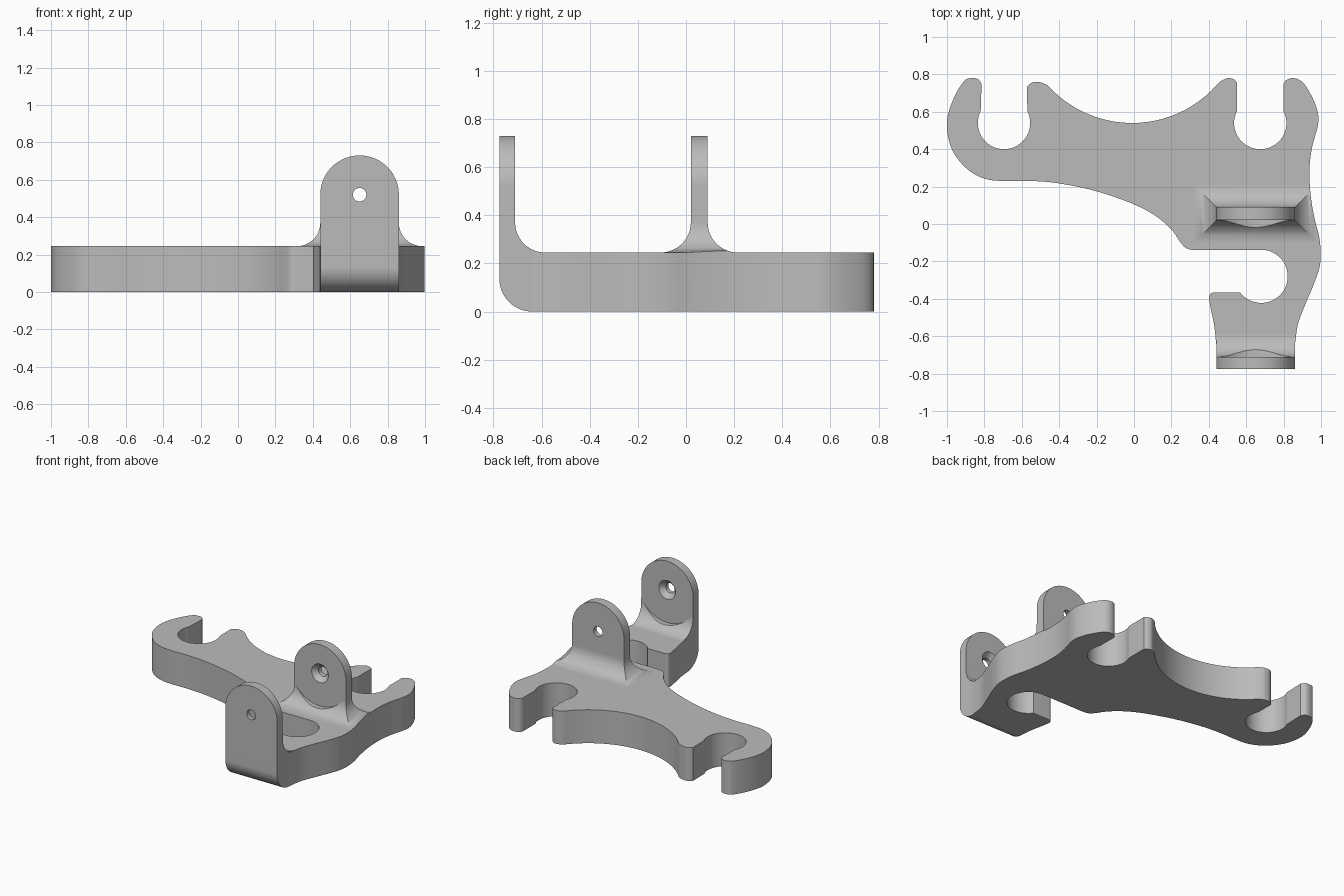
import bpy
import bmesh
from math import sin, cos, pi, radians
from mathutils import Vector

if "Cube" in bpy.data.objects:
    bpy.data.objects.remove(bpy.data.objects["Cube"], do_unlink=True)

PLATE_TOP = 0.245
FILLET = 0.125
HOLE_X, HOLE_Z = 0.65, 0.52
TAB_HALF = 0.21


def arc(cx, cy, r, start, end, steps=24):
    angles = [radians(start + (end - start) * i / steps) for i in range(steps + 1)]
    return [(cx + r * cos(a), cy + r * sin(a)) for a in angles]


def spline(points, steps=5):
    """Smooth curve through the points."""
    p = [Vector(q) for q in points]
    p = [2 * p[0] - p[1]] + p + [2 * p[-1] - p[-2]]
    result = []
    for a, b, c, d in zip(p, p[1:], p[2:], p[3:]):
        for i in range(steps):
            t = i / steps
            result.append(0.5 * (2 * b + (c - a) * t + (2 * a - 5 * b + 4 * c - d) * t * t
                                 + (3 * b - a - 3 * c + d) * t ** 3))
    return [tuple(v) for v in result] + [points[-1]]


def loft(name, rings):
    """Solid through a stack of rings with equal point counts."""
    bm = bmesh.new()
    loops = [[bm.verts.new(co) for co in ring] for ring in rings]
    for low, high in zip(loops, loops[1:]):
        for i in range(len(low)):
            j = (i + 1) % len(low)
            bm.faces.new((low[i], low[j], high[j], high[i]))
    bm.faces.new(loops[0])
    bm.faces.new(loops[-1])
    bmesh.ops.recalc_face_normals(bm, faces=bm.faces)
    mesh = bpy.data.meshes.new(name)
    bm.to_mesh(mesh)
    bm.free()
    obj = bpy.data.objects.new(name, mesh)
    bpy.context.collection.objects.link(obj)
    return obj


def rect(z, x0, x1, y0, y1):
    return [(x0, y0, z), (x1, y0, z), (x1, y1, z), (x0, y1, z)]


def boolean(target, tool, operation):
    bpy.context.view_layer.objects.active = target
    mod = target.modifiers.new(operation, "BOOLEAN")
    mod.operation = operation
    mod.solver = "EXACT"
    mod.object = tool
    bpy.ops.object.modifier_apply(modifier=mod.name)
    bpy.data.objects.remove(tool, do_unlink=True)


def flare():
    """Height and outward offset along the fillet, from the plate upward."""
    for i in range(13):
        a = pi / 2 * i / 12
        yield PLATE_TOP + FILLET * (1 - cos(a)), FILLET * (1 - sin(a))


def tab_arch(y0, y1):
    """Rounded top of a tab."""
    for i in range(25):
        a = radians(89.5) * i / 24
        half = TAB_HALF * cos(a)
        yield rect(HOLE_Z + TAB_HALF * sin(a), HOLE_X - half, HOLE_X + half, y0, y1)


left, right = HOLE_X - TAB_HALF, HOLE_X + TAB_HALF

# Plate slab, later trimmed to the outline
bracket = loft("bracket", [rect(z, -1.2, 1.2, -0.64, 1) for z in (0, PLATE_TOP)])

# Rear tab, flaring into the plate on all four sides
back, front = 0.09, 0.02
rings = [rect(0.1, left - FILLET, right + FILLET, front - FILLET, back + FILLET)]
rings += [rect(z, left - d, right + d, front - d, back + d) for z, d in flare()]
rear_tab = loft("rear_tab", rings + list(tab_arch(front, back)))

# Front tab, with a rounded lower edge and an inner fillet
back, front, bend = -0.71, -0.775, 0.135
rings = []
for i in range(13):
    a = pi / 2 * i / 12
    rings.append(rect(bend * (1 - cos(a)), left, right,
                      front + bend * (1 - sin(a)), back + FILLET))
rings += [rect(z, left, right, front, back + d) for z, d in flare()]
front_tab = loft("front_tab", rings + list(tab_arch(front, back)))

boolean(bracket, rear_tab, "UNION")
boolean(bracket, front_tab, "UNION")

# Plate outline: long lower edge, hook, right edge, then the two open slots
outline = spline([(-0.815, 0.75), (-0.835, 0.775), (-0.87, 0.78), (-0.91, 0.762),
                  (-0.965, 0.67), (-1, 0.55), (-0.985, 0.43), (-0.94, 0.345),
                  (-0.87, 0.277), (-0.79, 0.24), (-0.7, 0.23), (-0.55, 0.23),
                  (-0.4, 0.217), (-0.2, 0.175), (0, 0.105), (0.12, 0.04),
                  (0.2, -0.03), (0.25, -0.1), (0.28, -0.13), (0.32, -0.14)])
outline += arc(0.68, -0.28, 0.142, 90, -143, 36)
outline += spline([(0.43, -0.365), (0.409, -0.373), (0.402, -0.395), (0.41, -0.45),
                   (0.43, -0.55), (left - 0.001, -0.64)])
outline += [(left - 0.001, -0.9), (right + 0.001, -0.9)]
outline += spline([(right + 0.001, -0.64), (0.878, -0.53), (0.92, -0.42), (0.97, -0.3),
                   (0.997, -0.2), (0.992, -0.08), (0.965, 0.03), (0.945, 0.15),
                   (0.938, 0.28), (0.95, 0.4), (0.985, 0.54), (0.973, 0.63),
                   (0.93, 0.72), (0.89, 0.767), (0.85, 0.78), (0.815, 0.77),
                   (0.8, 0.75)])
outline += arc(0.675, 0.54, 0.14, 27, -207, 36)
outline += spline([(0.55, 0.76), (0.53, 0.775), (0.5, 0.78), (0.46, 0.762)])
outline += arc(-0.01, 1.146, 0.606, -42, -138)
outline += spline([(-0.495, 0.757), (-0.53, 0.76), (-0.555, 0.75), (-0.572, 0.735)])
outline += arc(-0.695, 0.54, 0.14, 27, -207, 36)
trim = loft("outline_trim", [[(x, y, z) for x, y in outline] for z in (-0.2, 1)])
boolean(bracket, trim, "INTERSECT")

# Pin holes, inner countersinks and the round clearance between the tabs
profile = [(-0.9, 0.036), (-0.745, 0.036), (-0.711, 0.068), (-0.711, 0.24),
           (0.021, 0.24), (0.021, 0.068), (0.055, 0.036), (0.3, 0.036)]
rings = [[(x, y, z) for x, z in arc(HOLE_X, HOLE_Z, r, 0, 360, 48)[:-1]]
         for y, r in profile]
boolean(bracket, loft("pin_cutter", rings), "DIFFERENCE")

# Colour and shading
grey = bpy.data.materials.new("light grey")
grey.use_nodes = True
colour = (0.5, 0.5, 0.5, 1)
grey.diffuse_color = colour
grey.node_tree.nodes["Principled BSDF"].inputs["Base Color"].default_value = colour
bracket.data.materials.clear()
bracket.data.materials.append(grey)

bpy.ops.object.select_all(action="DESELECT")
bracket.select_set(True)
bpy.context.view_layer.objects.active = bracket
bpy.ops.object.shade_smooth_by_angle(angle=radians(30))
normals = bracket.modifiers.new("even_normals", "WEIGHTED_NORMAL")
normals.keep_sharp = True
